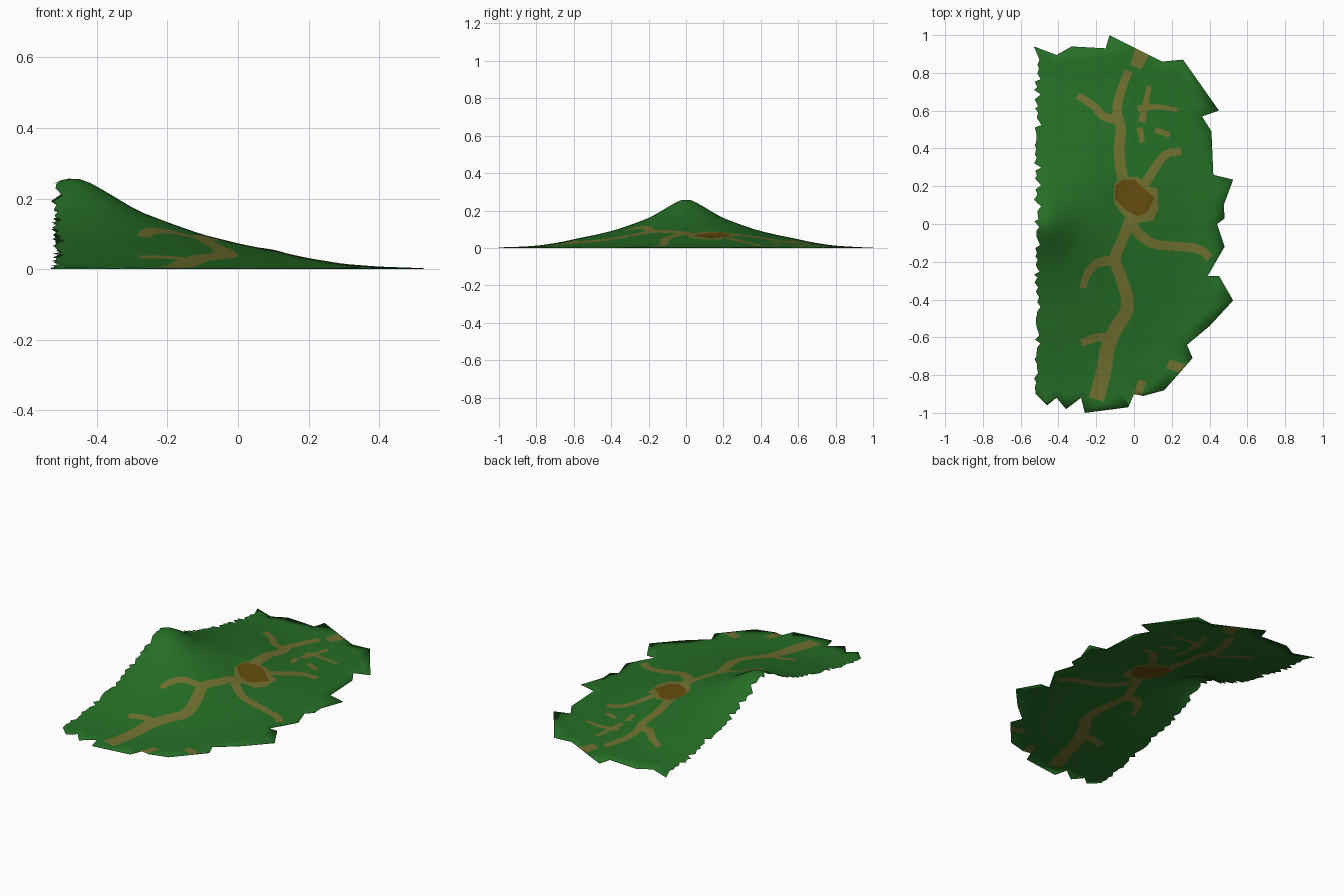
import bpy, bmesh, random
from mathutils import Vector
from mathutils.geometry import delaunay_2d_cdt, interpolate_bezier

if "Cube" in bpy.data.objects:
    bpy.data.objects.remove(bpy.data.objects["Cube"])

random.seed(4)


def material(name, rgb):
    m = bpy.data.materials.new(name)
    m.diffuse_color = (*rgb, 1)
    m.use_nodes = True
    m.node_tree.nodes["Principled BSDF"].inputs["Base Color"].default_value = m.diffuse_color
    return m


MATS = [material("grass_green", (0.019, 0.155, 0.019)),
        material("path_olive", (0.165, 0.165, 0.030)),
        material("earth_brown", (0.135, 0.075, 0.004))]

# Ragged outer outline, clockwise from the back left corner
RIM = [(-.53, .94), (-.41, .895), (-.33, .94), (-.15, .93), (-.13, 1), (.15, .86), (.26, .87),
       (.45, .6), (.36, .57), (.41, .49), (.42, .26), (.525, .235), (.475, .1), (.48, .03),
       (.44, 0), (.48, -.12), (.39, -.275), (.45, -.275), (.525, -.405), (.4, -.54),
       (.28, -.64), (.31, -.71), (.16, -.88), (.05, -.91), (0, -.9), (-.03, -.97),
       (-.26, -1), (-.28, -.92), (-.36, -.98), (-.41, -.92), (-.46, -.96), (-.52, -.9)]
# Torn left edge
y = -0.86
while y < 0.88:
    RIM.append((random.uniform(-.53, -.51), y))
    RIM.append((random.uniform(-.52, -.49), y + random.uniform(.01, .03)))
    y += random.uniform(.04, .06)

# Bare earth patch and the trodden ring around it
PATCH = [(-.1, .13), (-.1, .2), (-.06, .237), (0, .235), (.05, .19), (.11, .14),
         (.07, .06), (.02, .04), (-.04, .07)]
RING = [(-.105, .11), (-.105, .21), (-.07, .25), (.02, .25), (.07, .2), (.125, .19),
        (.13, .08), (.1, .02), (0, 0), (-.06, .05)]

# Paths: start half width, end half width, points
PATHS = [
    (.03, .022, [(-.06, .24), (-.08, .38), (-.07, .5), (-.09, .6), (-.07, .7), (-.03, .81)]),
    (.024, .018, [(-.08, .55), (-.16, .57), (-.22, .63), (-.3, .68)]),
    (.025, .02, [(.05, .2), (.12, .31), (.17, .37), (.25, .385)]),
    (.028, .022, [(-.01, .06), (0, -.02), (.06, -.08), (.13, -.11), (.33, -.13), (.4, -.18)]),
    (.026, .042, [(-.02, .03), (-.06, -.08), (-.1, -.18), (-.07, -.28), (-.04, -.38),
                  (-.04, -.46), (-.1, -.56), (-.14, -.66), (-.16, -.78), (-.2, -.93)]),
    (.026, .018, [(-.1, -.19), (-.2, -.21), (-.25, -.27), (-.27, -.34)]),
    (.026, .02, [(-.12, -.61), (-.19, -.6), (-.28, -.63)]),
    (.012, .02, [(.08, .73), (.06, .63), (.04, .54)]),
    (.018, .01, [(.02, .61), (.12, .62), (.23, .605)]),
    (.018, .012, [(.03, .51), (.045, .43)]),
    (.015, .015, [(.11, .5), (.19, .47)]),
    (.03, .045, [(.01, .83), (.05, .93)]),
    (.025, .02, [(0, -.96), (.045, -.83)]),
    (.025, .025, [(.18, -.74), (.27, -.77)])]


def ribbon(w0, w1, pts):
    """Outline of a smooth strip along the points."""
    p = [Vector((a, b, 0)) for a, b in pts]
    tan = [(p[min(i + 1, len(p) - 1)] - p[max(i - 1, 0)]) / 2 for i in range(len(p))]
    mid = []
    for i in range(len(p) - 1):
        mid += interpolate_bezier(p[i], p[i] + tan[i] / 3, p[i + 1] - tan[i + 1] / 3, p[i + 1], 6)[:-1]
    mid.append(p[-1])
    left, right = [], []
    for i, m in enumerate(mid):
        t = (mid[min(i + 1, len(mid) - 1)] - mid[max(i - 1, 0)]).normalized()
        off = Vector((-t.y, t.x, 0)) * (w0 + (w1 - w0) * i / (len(mid) - 1))
        left.append(tuple((m + off).xy))
        right.append(tuple((m - off).xy))
    return left + right[::-1]


def inside(x, y, poly):
    hit = False
    for (ax, ay), (bx, by) in zip(poly, poly[1:] + poly[:1]):
        if (ay > y) != (by > y) and x < ax + (y - ay) * (bx - ax) / (by - ay):
            hit = not hit
    return hit


def rim_gap(x, y):
    q, best = Vector((x, y)), 9
    for a, b in zip(RIM, RIM[1:] + RIM[:1]):
        a, b = Vector(a), Vector(b)
        d = b - a
        t = max(0, min(1, (q - a).dot(d) / d.length_squared))
        best = min(best, (q - a - d * t).length)
    return best


# Hill profile: distance from the peak, height
HILL = [(0, .257), (.03, .255), (.06, .24), (.1, .217), (.17, .175), (.2, .16), (.27, .133),
        (.37, .098), (.47, .073), (.57, .053), (.67, .031), (.77, .015), (.87, .007), (1, .003), (2, .002)]


def height(x, y):
    r = ((x + .47) ** 2 + y * y) ** .5
    for (r0, h0), (r1, h1) in zip(HILL, HILL[1:]):
        if r <= r1:
            h = h0 + (h1 - h0) * (r - r0) / (r1 - r0)
            break
    # the earth patch is partly levelled into the slope
    d = ((x - .01) ** 2 + (y - .14) ** 2) ** .5
    k = max(0, min(1, (.15 - d) / .07)) * .5
    return h + (.062 - h) * k


# Flat layout: outline, path edges and an inner grid, triangulated together
ribbons = [ribbon(*p) for p in PATHS]
verts, edges = [], []
for poly in [RIM, PATCH, RING] + ribbons:
    n = len(verts)
    verts += [Vector(p) for p in poly]
    edges += [(n + i, n + (i + 1) % len(poly)) for i in range(len(poly))]
STEP = 0.03
for i in range(-18, 18):
    for j in range(-33, 34):
        gx = (i + .5 * (j % 2)) * STEP
        gy = j * STEP
        if inside(gx, gy, RIM) and rim_gap(gx, gy) > (.015 if gx < -.44 else .05):
            verts.append(Vector((gx, gy)))
out_v, _, out_f = delaunay_2d_cdt(verts, edges, [], 1, 1e-5)[:3]

# Hillside sheet
bm = bmesh.new()
bv = [bm.verts.new((v.x, v.y, height(v.x, v.y))) for v in out_v]
for f in out_f:
    cx = sum(out_v[i].x for i in f) / len(f)
    cy = sum(out_v[i].y for i in f) / len(f)
    if not inside(cx, cy, RIM):
        continue
    face = bm.faces.new([bv[i] for i in f])
    face.normal_update()
    if face.normal.z < 0:
        face.normal_flip()
    if inside(cx, cy, PATCH):
        face.material_index = 2
    elif inside(cx, cy, RING) or any(inside(cx, cy, r) for r in ribbons):
        face.material_index = 1
bmesh.ops.delete(bm, geom=[v for v in bm.verts if not v.link_faces], context='VERTS')

# Thin turned-down rim on every side but the torn left edge
rim = [e for e in bm.edges if e.is_boundary and max(v.co.x for v in e.verts) > -.48]
low = {}
for e in rim:
    face = e.link_faces[0]
    loop = next(l for l in face.loops if l.edge == e)
    a, b = loop.vert, loop.link_loop_next.vert
    for v in (a, b):
        if v not in low:
            low[v] = bm.verts.new((v.co.x, v.co.y, 0))
    bm.faces.new((b, a, low[a], low[b])).material_index = face.material_index
for f in bm.faces:
    f.smooth = True

mesh = bpy.data.meshes.new("hillside")
bm.to_mesh(mesh)
bm.free()
for m in MATS:
    mesh.materials.append(m)
bpy.context.collection.objects.link(bpy.data.objects.new("hillside", mesh))
